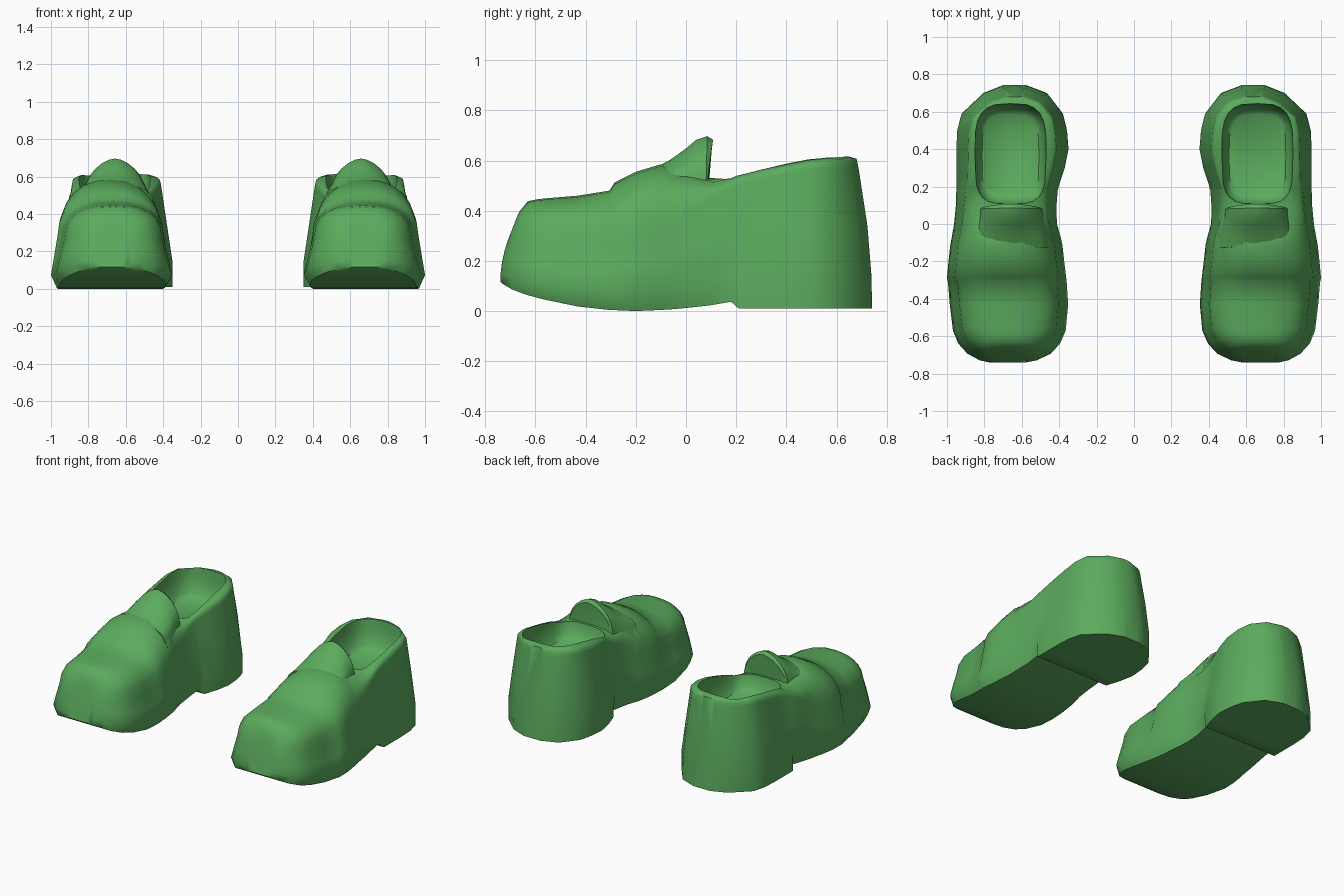
import bpy, bmesh
from math import sin, cos, pi

old = bpy.data.objects.get("Cube")
if old:
    bpy.data.objects.remove(old, do_unlink=True)

green = bpy.data.materials.new("shoe_green")
green.use_nodes = True
colour = (0.105, 0.41, 0.11, 1)
green.diffuse_color = colour
green.node_tree.nodes["Principled BSDF"].inputs["Base Color"].default_value = colour


def power(value, p):
    return (1 if value >= 0 else -1) * abs(value) ** p


def section(y_low, y_top, left, right, z_low, z_top, shoulder, inset, edge, p):
    """One cross-section: flat sole, leaning walls and an arched top."""
    outline = [(u * edge, 0) for u in (-1, -0.5, 0, 0.5, 1)]
    walls = [(1 - inset * (k - 0.25) / 0.75, shoulder * k) for k in (0.25, 0.6)]
    outline += walls
    for i in range(13):
        a = pi * i / 12
        outline.append(((1 - inset) * power(cos(a), p),
                        shoulder + (1 - shoulder) * abs(sin(a)) ** p))
    outline += [(-u, v) for u, v in reversed(walls)]
    mid, half = (left + right) / 2, (right - left) / 2
    return [(mid + half * u, y_low + (y_top - y_low) * v * v,
             z_low + (z_top - z_low) * v) for u, v in outline]


def loft(name, rings):
    """Skin a row of matching rings and close both ends."""
    bm = bmesh.new()
    rows = [[bm.verts.new(c) for c in ring] for ring in rings]
    for a, b in zip(rows, rows[1:]):
        for i in range(len(a)):
            j = (i + 1) % len(a)
            bm.faces.new((a[i], a[j], b[j], b[i]))
    bm.faces.new(rows[0])
    bm.faces.new(rows[-1])
    bmesh.ops.recalc_face_normals(bm, faces=bm.faces)
    mesh = bpy.data.meshes.new(name)
    bm.to_mesh(mesh)
    bm.free()
    obj = bpy.data.objects.new(name, mesh)
    bpy.context.collection.objects.link(obj)
    mesh.materials.append(green)
    return obj


def select(obj):
    bpy.ops.object.select_all(action='DESELECT')
    obj.select_set(True)
    bpy.context.view_layer.objects.active = obj


def finish(obj, angle):
    """Smooth the part and mirror it onto the other shoe."""
    select(obj)
    bpy.ops.object.shade_smooth_by_angle(angle=angle)
    mirror = obj.modifiers.new("other_shoe", 'MIRROR')
    mirror.use_mirror_merge = False


# Shoe body, from toe cap over the instep band to the heel
toe = [section(*s, 0.55, 0.14, 0.9, 0.8) for s in (
    (-.74, -.685, .57, .78, .118, .34),
    (-.73, -.665, .52, .825, .108, .395),
    (-.695, -.63, .445, .89, .087, .438),
    (-.64, -.59, .395, .94, .066, .446),
    (-.57, -.55, .365, .968, .047, .45),
    (-.43, -.43, .352, .985, .018, .46),
    (-.31, -.305, .36, .995, .005, .48))]
band = [section(*s, 0.55, 0.11, 0.9, 0.9) for s in (
    (-.29, -.285, .362, 1.0, .004, .512),
    (-.20, -.20, .373, .992, 0, .555),
    (-.11, -.10, .383, .982, .004, .585),
    (-.07, -.07, .392, .974, .006, .58))]
waist = [section(*s, 0.92, 0.8) for s in (
    (0, 0, .412, .962, .012, .555, .70, .13),
    (.09, .09, .415, .953, .022, .53, .84, .15),
    (.18, .18, .408, .95, .037, .537, .92, .18))]
heel = [section(*s, 0.92, 0.2, 1.0, 0.5) for s in (
    (.21, .20, .40, .95, .01, .543),
    (.30, .30, .37, .95, .01, .57),
    (.40, .40, .35, .95, .01, .592),
    (.50, .49, .358, .945, .01, .61),
    (.59, .57, .38, .922, .01, .617),
    (.70, .645, .465, .805, .01, .617),
    (.742, .68, .575, .70, .01, .607))]
body = loft("shoe_body", toe + band + waist + heel)


# Foot opening: round at the heel, squarer behind the tongue
def opening(z, size):
    ring = []
    for i in range(24):
        a = 2 * pi * i / 24
        ring.append((.66 + .19 * size * power(cos(a), 0.6),
                     .37 + .27 * size * power(sin(a), 0.6 if sin(a) > 0 else 0.4), z))
    return ring


cutter = loft("opening_cutter", [opening(.42, .8), opening(.45, .92), opening(.55, .99), opening(.8, 1.08)])
cutter.hide_render = True
cut = body.modifiers.new("opening", 'BOOLEAN')
cut.operation = 'DIFFERENCE'
cut.solver = 'EXACT'
cut.object = cutter
select(body)
bpy.ops.object.modifier_apply(modifier=cut.name)
bpy.data.objects.remove(cutter, do_unlink=True)
finish(body, 0.85)

# Raised tongue in front of the opening
tongue = loft("tongue", [section(*s, 0.4, 0.1, 1.0, 1.2) for s in (
    (-.13, -.12, .44, .88, .43, .572),
    (-.06, -.06, .45, .87, .43, .605),
    (0, 0, .465, .85, .43, .648),
    (.04, .04, .475, .84, .43, .682),
    (.08, .085, .48, .835, .43, .697),
    (.085, .108, .49, .825, .43, .682))])
finish(tongue, 0.75)
